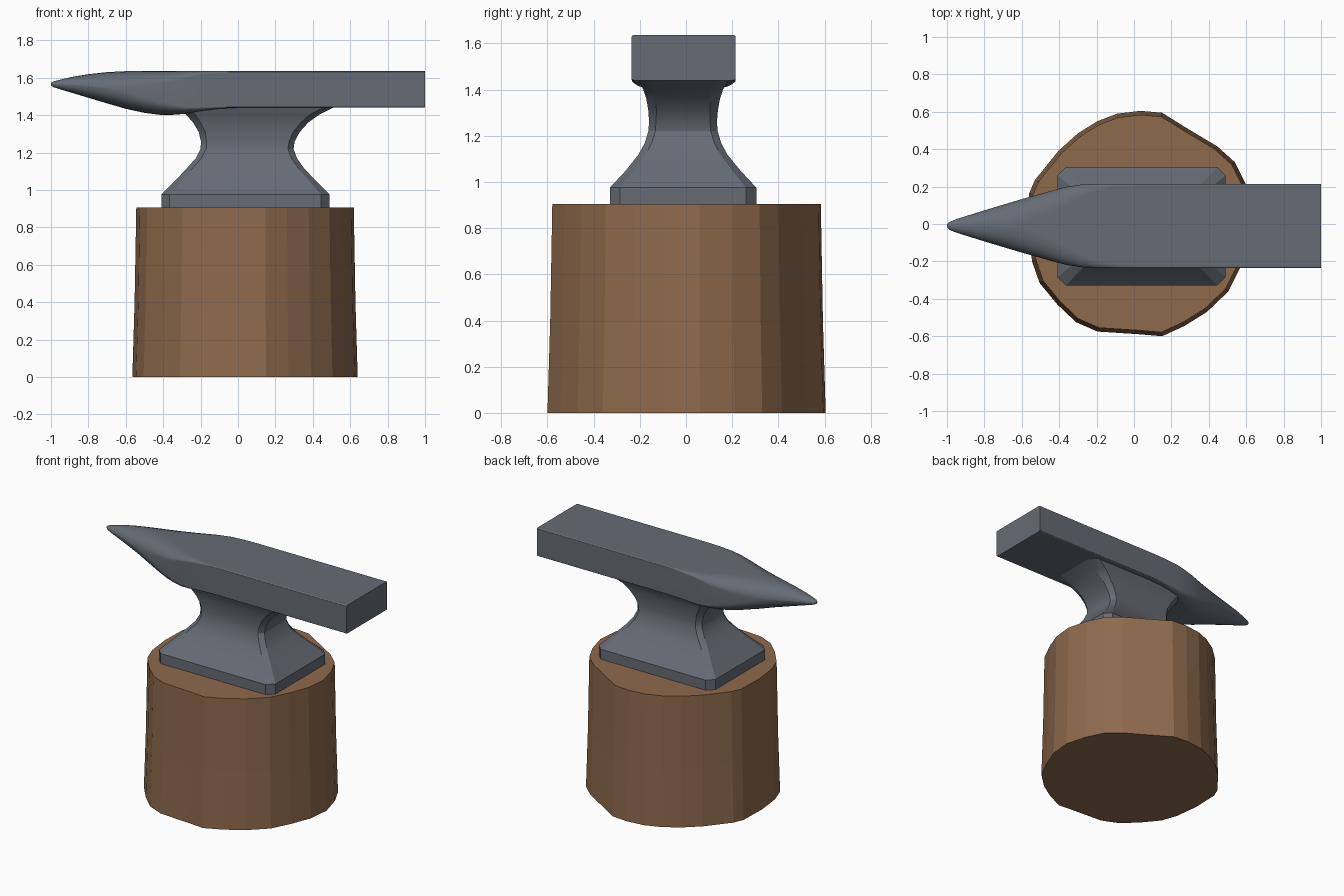
import bpy, bmesh, math

if "Cube" in bpy.data.objects:
    bpy.data.objects.remove(bpy.data.objects["Cube"])


def material(name, rgb):
    m = bpy.data.materials.new(name)
    m.diffuse_color = (*rgb, 1)
    m.use_nodes = True
    m.node_tree.nodes["Principled BSDF"].inputs["Base Color"].default_value = m.diffuse_color
    return m


STEEL = material("grey steel", (0.132, 0.150, 0.176))
WOOD = material("brown wood", (0.270, 0.143, 0.073))


def loft(name, rings, mat, smooth=None):
    """Skin a list of equal-length rings and cap both ends."""
    bm = bmesh.new()
    vs = [[bm.verts.new(p) for p in ring] for ring in rings]
    n = len(vs[0])
    for a, b in zip(vs, vs[1:]):
        for i in range(n):
            j = (i + 1) % n
            bm.faces.new((a[i], a[j], b[j], b[i]))
    bm.faces.new(vs[0])
    bm.faces.new(vs[-1])
    bmesh.ops.recalc_face_normals(bm, faces=bm.faces)
    mesh = bpy.data.meshes.new(name)
    bm.to_mesh(mesh)
    bm.free()
    mesh.materials.append(mat)
    ob = bpy.data.objects.new(name, mesh)
    bpy.context.collection.objects.link(ob)
    if smooth:
        bpy.ops.object.select_all(action='DESELECT')
        ob.select_set(True)
        bpy.context.view_layer.objects.active = ob
        bpy.ops.object.shade_smooth_by_angle(angle=math.radians(smooth))
        wn = ob.modifiers.new("weighted", 'WEIGHTED_NORMAL')
        wn.keep_sharp = True
    return ob


def chamfered(z, x0, x1, y0, y1, c):
    """Horizontal rectangle with cut corners."""
    return [(x0 + c, y0, z), (x1 - c, y0, z), (x1, y0 + c, z), (x1, y1 - c, z),
            (x1 - c, y1, z), (x0 + c, y1, z), (x0, y1 - c, z), (x0, y0 + c, z)]


def rounded(x, half, z0, z1, r, steps=6):
    """Upright section across x: rectangle (small r) to ellipse (r = 1)."""
    pts = []
    cz, h = (z0 + z1) / 2, (z1 - z0) / 2
    r = min(r, 0.98)
    for k, (sy, sz) in enumerate(((1, 1), (-1, 1), (-1, -1), (1, -1))):
        for i in range(steps):
            a = math.pi / 2 * (k + i / (steps - 1))
            pts.append((x, -0.01 + half * (sy * (1 - r) + r * math.cos(a)),
                        cz + h * (sz * (1 - r) + r * math.sin(a))))
    return pts


# Stump: uneven log outline, tapering slightly upwards
outline = [(.035, .605), (.15, .595), (.27, .52), (.445, .415), (.54, .33),
           (.60, .21), (.64, .06), (.625, -.09), (.57, -.23), (.505, -.36),
           (.39, -.47), (.27, -.545), (.15, -.60), (.035, -.59), (-.195, -.575),
           (-.31, -.525), (-.41, -.43), (-.505, -.315), (-.545, -.20),
           (-.565, -.03), (-.56, .165), (-.53, .235), (-.405, .39),
           (-.30, .485), (-.195, .55), (-.09, .59)]
loft("stump", [[(.038 + (x - .038) * s, y * s, z) for x, y in outline]
               for z, s in ((0, 1), (.4, .98), (.905, .965))], WOOD)

# Anvil foot
loft("foot", [chamfered(z, -.41, .49, -.33, .305, .045) for z in (.905, .975)], STEEL)

# Waist: flares to the foot and to the underside of the body
waist = [(.975, -.41, .49, -.33, .305, .045), (1.05, -.335, .415, -.26, .235, .035),
         (1.12, -.27, .35, -.205, .178, .03), (1.17, -.225, .315, -.178, .152, .03),
         (1.22, -.20, .297, -.163, .137, .03), (1.26, -.198, .303, -.160, .134, .03),
         (1.31, -.21, .33, -.163, .138, .035), (1.36, -.24, .375, -.172, .147, .04),
         (1.40, -.275, .43, -.185, .16, .05), (1.43, -.305, .49, -.20, .178, .055),
         (1.45, -.31, .53, -.205, .185, .055)]
loft("waist", [chamfered(*s) for s in waist], STEEL, 28)

# Body and horn: (x, half width, bottom, top, roundness)
body = [(-1.0, .008, 1.558, 1.573, 1), (-.985, .022, 1.549, 1.581, 1),
        (-.95, .036, 1.538, 1.590, 1), (-.88, .058, 1.517, 1.606, 1),
        (-.80, .083, 1.493, 1.619, 1), (-.70, .113, 1.463, 1.630, .95),
        (-.60, .143, 1.434, 1.635, .85), (-.50, .171, 1.412, 1.636, .70),
        (-.42, .194, 1.402, 1.636, .58), (-.36, .209, 1.401, 1.636, .48),
        (-.28, .221, 1.407, 1.636, .32), (-.20, .225, 1.422, 1.636, .18),
        (-.10, .225, 1.435, 1.636, .09), (0, .225, 1.44, 1.636, .06),
        (1.0, .225, 1.44, 1.636, .06)]
loft("body_and_horn", [rounded(*s) for s in body], STEEL, 40)
